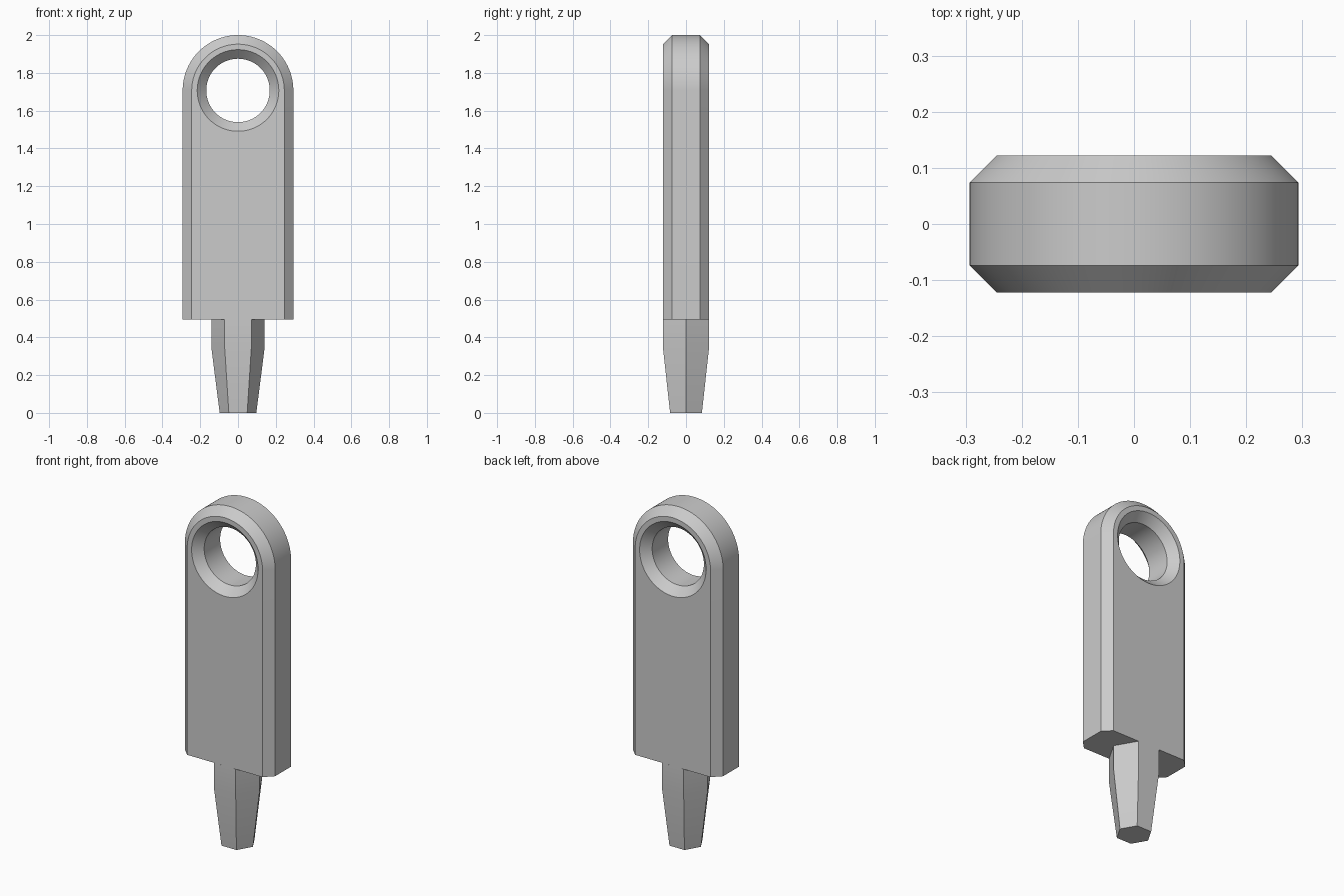
import bpy
import bmesh
from math import pi, sin, cos, radians

cube = bpy.data.objects.get("Cube")
if cube:
    bpy.data.objects.remove(cube, do_unlink=True)

HALF_W, HALF_D, BEVEL = 0.293, 0.122, 0.048
HOLE_R, HOLE_Z, BASE_Z = 0.168, 1.707, 0.495
STEPS = 48

grey = bpy.data.materials.new("plain_grey")
grey.use_nodes = True
grey.diffuse_color = (0.6, 0.6, 0.6, 1)
grey.node_tree.nodes["Principled BSDF"].inputs["Base Color"].default_value = grey.diffuse_color


def finish(name, bm):
    bmesh.ops.recalc_face_normals(bm, faces=bm.faces[:])
    mesh = bpy.data.meshes.new(name)
    bm.to_mesh(mesh)
    bm.free()
    mesh.materials.append(grey)
    obj = bpy.data.objects.new(name, mesh)
    bpy.context.collection.objects.link(obj)
    bpy.ops.object.select_all(action="DESELECT")
    obj.select_set(True)
    bpy.context.view_layer.objects.active = obj
    bpy.ops.object.shade_smooth_by_angle(angle=radians(30))
    return obj


def arc(radius, start, end):
    """Points (x, z) around the hole centre, exact on the mirror plane."""
    points = []
    for i in range(STEPS + 1):
        a = start + (end - start) * i / STEPS
        x = radius * cos(a)
        points.append((0 if abs(x) < 1e-6 else x, HOLE_Z + radius * sin(a)))
    return points


def join_strips(bm, rings, closed):
    for a, b in zip(rings, rings[1:]):
        n = len(a)
        for i in range(n if closed else n - 1):
            j = (i + 1) % n
            bm.faces.new((a[i], a[j], b[j], b[i]))


# Handle: half of a chamfered, round-topped plate with a countersunk hole
bm = bmesh.new()
outer, inner = [], []
for y, inset in ((-HALF_D, BEVEL), (BEVEL - HALF_D, 0),
                 (HALF_D - BEVEL, 0), (HALF_D, BEVEL)):
    r = HALF_W - inset
    outline = [(0, BASE_Z), (r, BASE_Z)] + arc(r, 0, pi / 2)
    hole = arc(HOLE_R + inset, pi / 2, -pi / 2)
    outer.append([bm.verts.new((x, y, z)) for x, z in outline])
    inner.append([bm.verts.new((x, y, z)) for x, z in hole])
join_strips(bm, outer, False)
join_strips(bm, inner, False)
for side in (0, -1):
    bm.faces.new(outer[side] + inner[side])
# Close the cut temporarily so normals are consistent, then open it again
caps = [bm.faces.new([ring[-1] for ring in outer] + [ring[0] for ring in reversed(inner)]),
        bm.faces.new([ring[0] for ring in outer] + [ring[-1] for ring in reversed(inner)])]
bmesh.ops.recalc_face_normals(bm, faces=bm.faces[:])
bmesh.ops.delete(bm, geom=caps, context="FACES_ONLY")
handle = finish("handle", bm)
mirror = handle.modifiers.new("mirror", "MIRROR")
mirror.use_clip = True

# Hexagonal bit: straight shank, then a taper to the flat tip
bm = bmesh.new()
rings = []
for z, r in ((0, 0.097), (0.345, 0.141), (BASE_Z, 0.141)):
    rings.append([bm.verts.new((r * cos(k * pi / 3), r * sin(k * pi / 3), z))
                  for k in range(6)])
join_strips(bm, rings, True)
bm.faces.new(rings[0])
bm.faces.new(rings[-1])
finish("hex_bit", bm)
